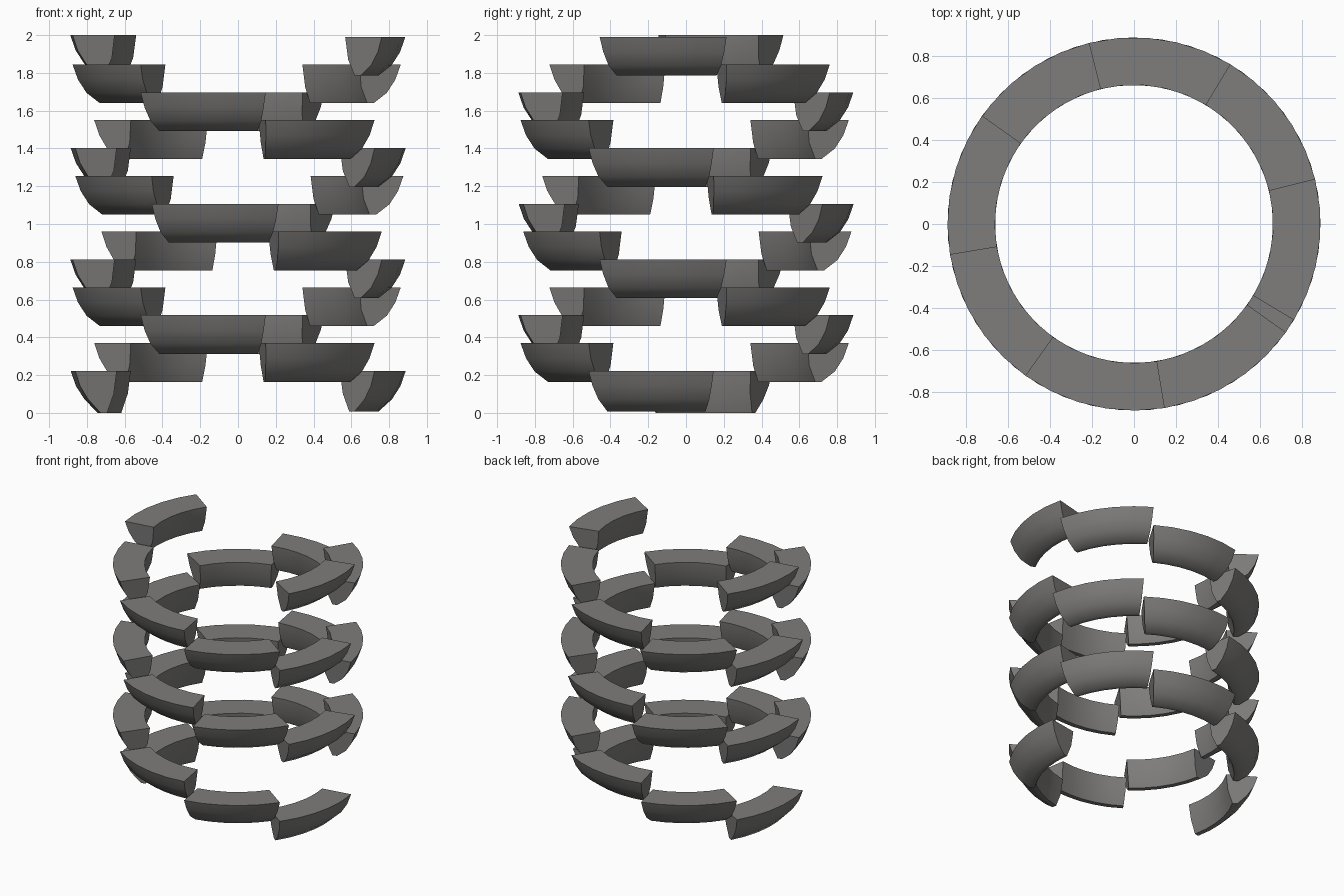
import bpy, bmesh, math

if "Cube" in bpy.data.objects:
    bpy.data.objects.remove(bpy.data.objects["Cube"])

# One flat stone colour
mat = bpy.data.materials.new("grey_stone")
mat.diffuse_color = (0.21, 0.205, 0.20, 1)
mat.use_nodes = True
mat.node_tree.nodes["Principled BSDF"].inputs["Base Color"].default_value = mat.diffuse_color

# Rounded wedge section of a tread: (radius, drop below top, end inset in degrees)
PROFILE = [(0.662, 0.0, 0.0), (0.888, 0.0, 0.0), (0.86, 0.08, 0.4), (0.815, 0.15, 0.8),
           (0.745, 0.205, 1.5), (0.71, 0.205, 1.5), (0.675, 0.12, 0.8)]
SEGS = 5
SPAN = 45.0
STEPS = 13
RISE = 0.1475


def tread(name, start, top):
    """Curved step sweeping SPAN degrees, flat on top, wedge-shaped below."""
    bm = bmesh.new()
    rings = []
    for i in range(SEGS + 1):
        ring = []
        for r, drop, inset in PROFILE:
            a = math.radians(start + inset + (SPAN - 2 * inset) * i / SEGS)
            ring.append(bm.verts.new((r * math.cos(a), r * math.sin(a), top - drop)))
        rings.append(ring)
    n = len(PROFILE)
    for a, b in zip(rings, rings[1:]):
        for j in range(n):
            k = (j + 1) % n
            bm.faces.new((a[j], a[k], b[k], b[j]))
    bm.faces.new(rings[0])
    bm.faces.new(rings[-1])
    bmesh.ops.recalc_face_normals(bm, faces=bm.faces)
    me = bpy.data.meshes.new(name)
    bm.to_mesh(me)
    bm.free()
    me.materials.append(mat)
    ob = bpy.data.objects.new(name, me)
    bpy.context.collection.objects.link(ob)
    ob.select_set(True)
    bpy.context.view_layer.objects.active = ob


# Two interleaved spiral flights, descending anticlockwise from the top
for flight, first_angle, first_top in (("right_flight", -31.0, 1.99),
                                       ("left_flight", 144.5, 2.0)):
    for k in range(STEPS):
        top = first_top if k == 0 else 1.992 - RISE * k
        tread(f"{flight}_step_{k + 1}", first_angle + SPAN * k, top)

bpy.ops.object.shade_smooth_by_angle(angle=math.radians(40))

# Rest the lowest steps on the floor
low = min(v.co.z for o in bpy.data.objects for v in o.data.vertices)
for o in bpy.data.objects:
    if o.name.endswith("_step_13"):
        for v in o.data.vertices:
            if v.co.z < low + 0.001:
                v.co.z = 0.008 if "left" in o.name else 0.0
